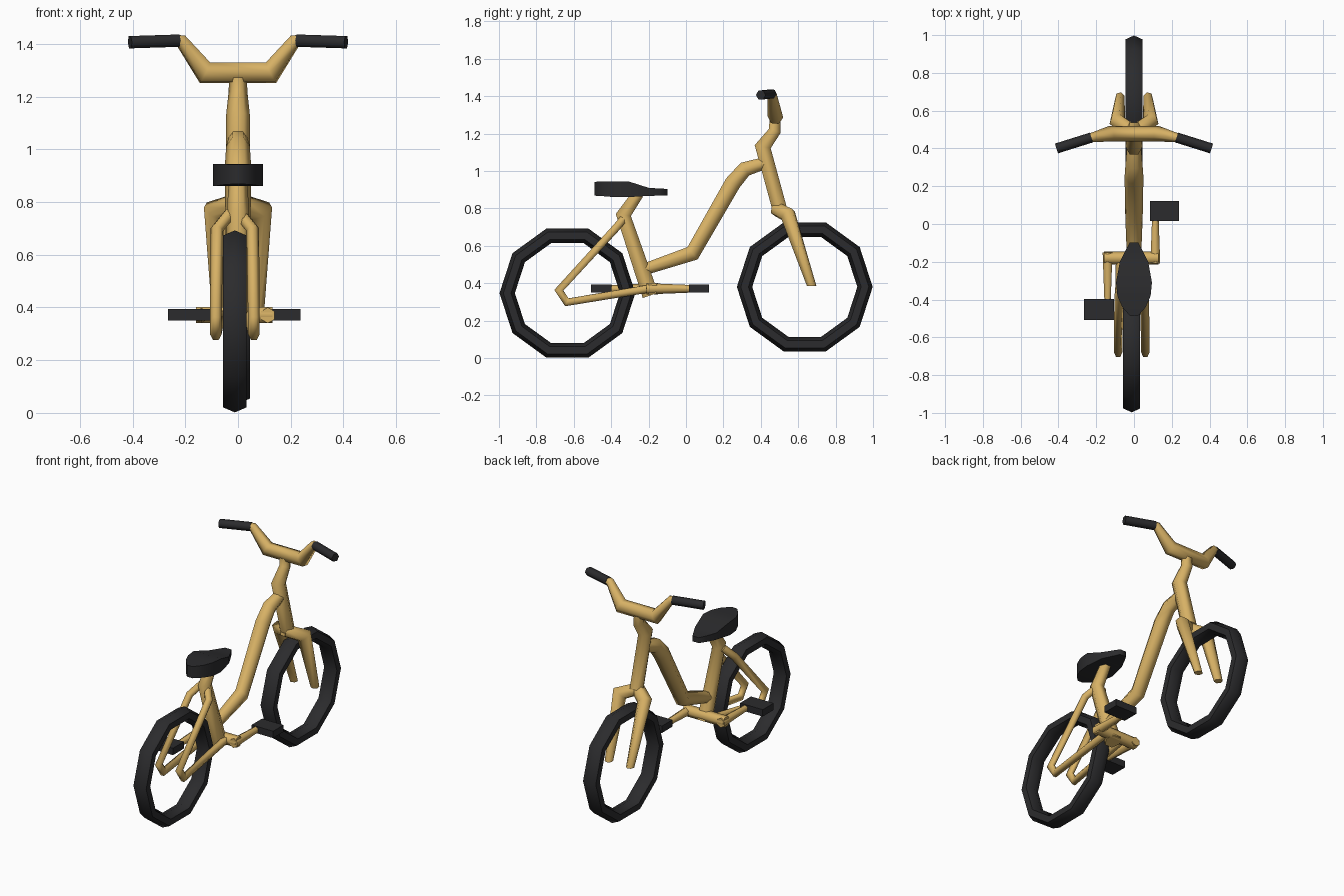
import bpy, bmesh, math
from mathutils import Vector

if "Cube" in bpy.data.objects:
    bpy.data.objects.remove(bpy.data.objects["Cube"])


def material(name, rgb):
    m = bpy.data.materials.new(name)
    m.diffuse_color = (*rgb, 1)
    m.use_nodes = True
    m.node_tree.nodes["Principled BSDF"].inputs["Base Color"].default_value = m.diffuse_color
    return m


GOLD = material("golden paint", (0.68, 0.44, 0.13))
BLACK = material("black rubber", (0.024, 0.024, 0.026))


def finish(name, bm, mat, smooth=True):
    bmesh.ops.recalc_face_normals(bm, faces=bm.faces)
    me = bpy.data.meshes.new(name)
    bm.to_mesh(me)
    bm.free()
    me.materials.append(mat)
    ob = bpy.data.objects.new(name, me)
    bpy.context.collection.objects.link(ob)
    if smooth:
        bpy.ops.object.select_all(action='DESELECT')
        ob.select_set(True)
        bpy.context.view_layer.objects.active = ob
        bpy.ops.object.shade_smooth_by_angle(angle=math.radians(63))
    return ob


def loft(bm, rings, closed=False):
    rings = [[bm.verts.new(p) for p in r] for r in rings]
    n = len(rings[0])
    pairs = list(zip(rings, rings[1:] + (rings[:1] if closed else [])))
    for a, b in pairs:
        for i in range(n):
            bm.faces.new((a[i], a[(i + 1) % n], b[(i + 1) % n], b[i]))
    if not closed:
        bm.faces.new(rings[0])
        bm.faces.new(rings[-1])


def tube(name, pts, mat=GOLD, ref=(1, 0, 0), n=6, end_cut=None):
    """Mitred tube through (x, y, z, radius) points."""
    p = [Vector(q[:3]) for q in pts]
    d = [(b - a).normalized() for a, b in zip(p, p[1:])]
    ref = Vector(ref)
    rings = []
    for i, q in enumerate(pts):
        d0 = d[max(i - 1, 0)]
        d1 = d[min(i, len(d) - 1)]
        if i > 1:
            ref = d[i - 2].rotation_difference(d0) @ ref
        t = (d0 + d1).normalized()
        if end_cut and i == len(pts) - 1:
            t = Vector(end_cut)
        a = (ref - d0 * ref.dot(d0)).normalized()
        b = d0.cross(a)
        ring = []
        for k in range(n):
            w = math.tau * (k + 0.5 * (n == 4)) / n
            o = (a * math.cos(w) + b * math.sin(w)) * q[3]
            ring.append(p[i] + o - d0 * (o.dot(t) / d0.dot(t)))
        rings.append(ring)
    bm = bmesh.new()
    loft(bm, rings)
    return finish(name, bm, mat)


# Tyres: ten-sided rings with a six-sided section
def tyre(name, x, y, z):
    bm = bmesh.new()
    rings = []
    for i in range(10):
        a = math.tau * i / 10
        ring = []
        for k in range(6):
            b = math.tau * k / 6
            r = 0.322 + 0.041 * math.cos(b)
            ring.append((x + 0.052 * math.sin(b), y + r * math.cos(a), z + r * math.sin(a)))
        rings.append(ring)
    loft(bm, rings, closed=True)
    finish(name, bm, BLACK)


tyre("rear_tyre", -0.012, -0.634, 0.347)
tyre("front_tyre", 0.0, 0.635, 0.38)

# Frame tubes
tube("seat_tube", [(0, -0.19, 0.335, 0.05), (0, -0.335, 0.765, 0.042), (0, -0.255, 0.88, 0.035)])
tube("main_tube", [(0, -0.22, 0.475, 0.036), (0, 0.035, 0.56, 0.046), (0, 0.25, 0.935, 0.05),
                   (0, 0.315, 1.01, 0.045), (0, 0.43, 1.045, 0.036)])
tube("head_tube_and_stem", [(0, 0.50, 0.80, 0.045), (0, 0.41, 1.13, 0.045), (0, 0.475, 1.215, 0.036),
                            (0, 0.475, 1.28, 0.033)])

# Handlebar with grips
tube("handlebar", [(-0.235, 0.455, 1.412, 0.025), (-0.215, 0.46, 1.41, 0.026), (-0.125, 0.478, 1.29, 0.042),
                   (0.125, 0.478, 1.29, 0.042), (0.215, 0.46, 1.41, 0.026), (0.235, 0.455, 1.412, 0.025)],
     ref=(0, 1, 0))

for side, s in (("left", -1), ("right", 1)):
    tube(side + "_grip", [(s * 0.225, 0.458, 1.412, 0.027), (s * 0.41, 0.40, 1.406, 0.027)],
         BLACK, ref=(0, 1, 0))
    # Fork leg with crown shoulder
    tube(side + "_fork_leg", [(0, 0.485, 0.795, 0.04), (s * 0.088, 0.545, 0.765, 0.042),
                              (s * 0.075, 0.672, 0.385, 0.025)], ref=(0, 0, 1), end_cut=(0, 0, -1))
    # Rear stays: one bent loop per side
    c = -0.012
    tube(side + "_rear_stay", [(c + s * 0.02, -0.325, 0.755, 0.024), (c + s * 0.068, -0.375, 0.695, 0.024),
                               (c + s * 0.072, -0.68, 0.362, 0.022), (c + s * 0.072, -0.637, 0.298, 0.022),
                               (c + s * 0.06, -0.19, 0.372, 0.024)])

# Cranks and axle
tube("crank_axle", [(-0.16, -0.18, 0.372, 0.035), (0.13, -0.18, 0.372, 0.035)], ref=(0, 1, 0))
for side, x, s in (("left", -0.14, -1), ("right", 0.113, 1)):
    tube(side + "_crank_arm", [(x, -0.18 - s * 0.03, 0.37, 0.03), (x, -0.18 + s * 0.24, 0.37, 0.019)],
         ref=(0, 0, 1))

# Pedals
for name, x0, x1, y0, y1 in (("left_pedal", -0.265, -0.105, -0.508, -0.398),
                             ("right_pedal", 0.085, 0.237, 0.017, 0.122)):
    bm = bmesh.new()
    loft(bm, [[(x, y0, 0.35), (x, y1, 0.35), (x, y1, 0.394), (x, y0, 0.394)] for x in (x0, x1)])
    finish(name, bm, BLACK, smooth=False)

# Saddle: sections of (y, half width, bottom, top)
bm = bmesh.new()
loft(bm, [[(-w, y, b), (w, y, b), (w, y, t), (-w, y, t)] for y, w, b, t in (
    (-0.488, 0.02, 0.868, 0.942), (-0.44, 0.062, 0.865, 0.944), (-0.38, 0.088, 0.86, 0.945),
    (-0.31, 0.095, 0.86, 0.945), (-0.20, 0.075, 0.867, 0.91), (-0.14, 0.045, 0.868, 0.906),
    (-0.098, 0.022, 0.87, 0.904))])
finish("seat", bm, BLACK)
